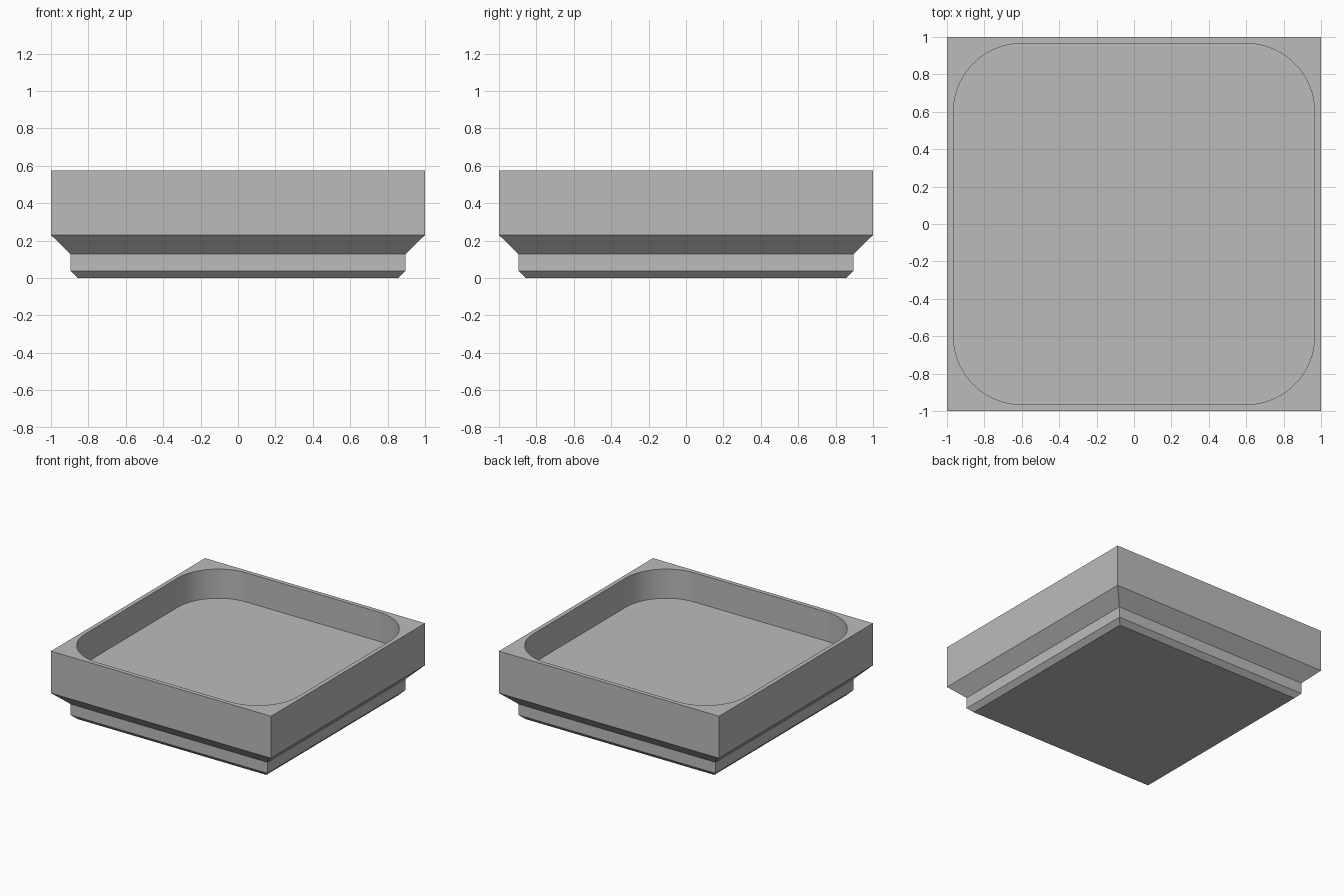
import bpy, bmesh
from math import radians, cos, sin, pi

default = bpy.data.objects.get("Cube")
if default:
    bpy.data.objects.remove(default)

grey = bpy.data.materials.new("plain_grey")
grey.use_nodes = True
colour = (0.5, 0.5, 0.5, 1)
grey.diffuse_color = colour
grey.node_tree.nodes["Principled BSDF"].inputs["Base Color"].default_value = colour


def rounded_square(half, radius, steps):
    """Outline of a square, with arcs at the corners when radius > 0."""
    points = []
    for corner in range(4):
        for i in range(steps + 1):
            a = pi / 2 * (corner + i / max(steps, 1))
            mid = pi / 2 * corner + pi / 4
            cx = (half - radius) * (1 if cos(mid) > 0 else -1)
            cy = (half - radius) * (1 if sin(mid) > 0 else -1)
            points.append((cx + radius * cos(a), cy + radius * sin(a)))
    return points


def stack(name, profile, radius=0, steps=0):
    """Closed solid through square sections given as (half width, height)."""
    bm = bmesh.new()
    rings = [[bm.verts.new((x, y, z)) for x, y in rounded_square(half, radius, steps)]
             for half, z in profile]
    for low, high in zip(rings, rings[1:]):
        for i in range(len(low)):
            j = (i + 1) % len(low)
            bm.faces.new((low[i], low[j], high[j], high[i]))
    bm.faces.new(rings[0][::-1])
    bm.faces.new(rings[-1])
    mesh = bpy.data.meshes.new(name)
    bm.to_mesh(mesh)
    bm.free()
    mesh.materials.append(grey)
    obj = bpy.data.objects.new(name, mesh)
    bpy.context.collection.objects.link(obj)
    return obj


# Stepped square body: chamfered foot, narrow neck, flared wall
tray = stack("square_tray", [(0.857, 0), (0.895, 0.038), (0.895, 0.128),
                             (1, 0.23), (1, 0.575)])

# Rounded recess cut from the top
cutter = stack("recess_cutter", [(0.965, 0.335), (0.965, 0.8)], 0.365, 24)
cutter.hide_render = True
cut = tray.modifiers.new("recess", "BOOLEAN")
cut.operation = "DIFFERENCE"
cut.solver = "EXACT"
cut.object = cutter

bpy.ops.object.select_all(action="DESELECT")
bpy.context.view_layer.objects.active = tray
tray.select_set(True)
bpy.ops.object.modifier_apply(modifier=cut.name)
bpy.data.objects.remove(cutter)

# Smooth recess corners, crisp edges elsewhere
bpy.ops.object.shade_smooth_by_angle(angle=radians(30))
